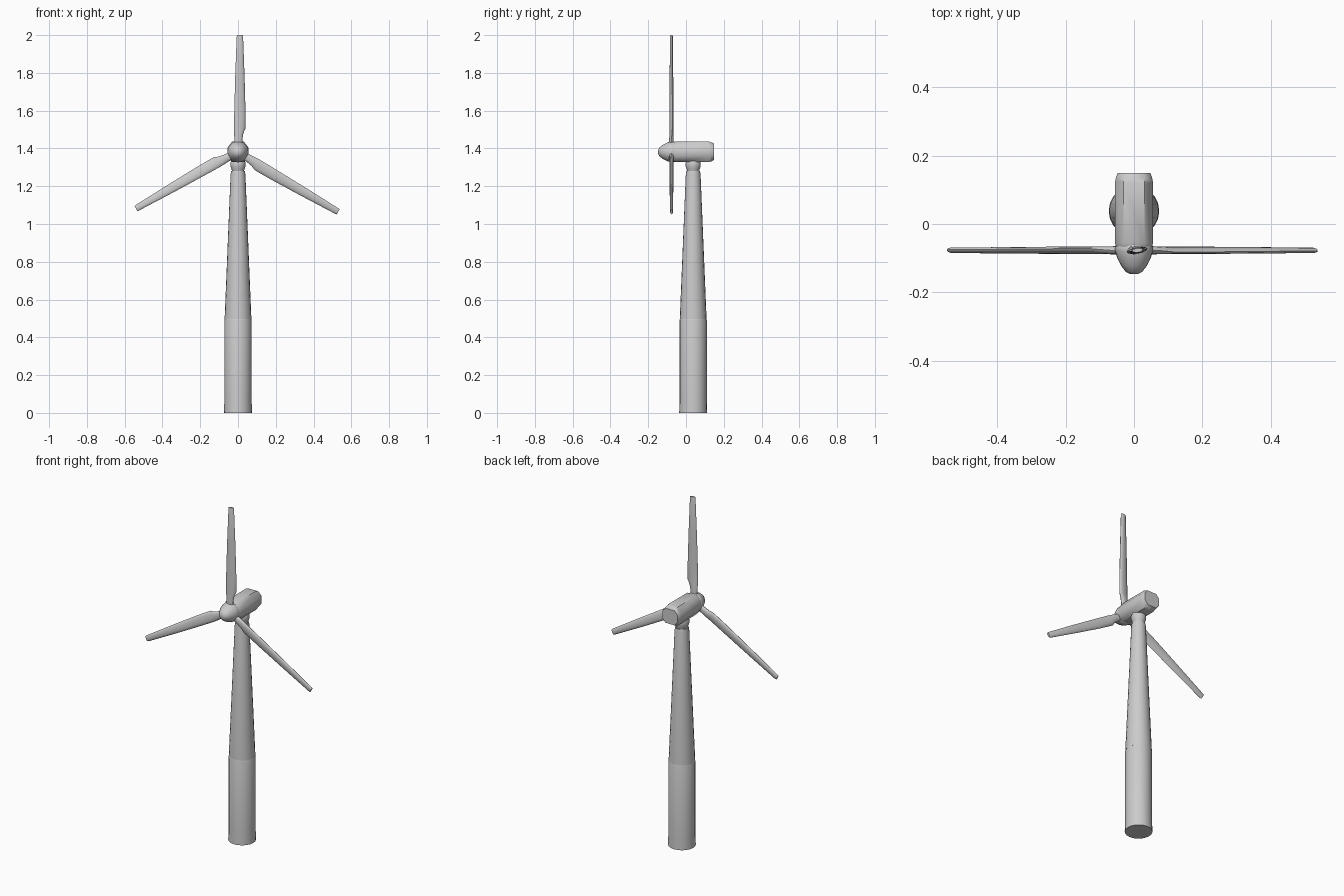
import bpy, bmesh
from math import sin, cos, pi, radians
from mathutils import Matrix, Vector

if "Cube" in bpy.data.objects:
    bpy.data.objects.remove(bpy.data.objects["Cube"])

HUB = Vector((0, -0.077, 1.382))
TOWER_Y = 0.038


def loft(name, rings, angle=40, matrix=None):
    """Skin a list of equal-length point rings and cap both ends."""
    bm = bmesh.new()
    loops = [[bm.verts.new(p) for p in ring] for ring in rings]
    n = len(loops[0])
    for a, b in zip(loops, loops[1:]):
        for i in range(n):
            bm.faces.new((a[i], a[(i + 1) % n], b[(i + 1) % n], b[i]))
    bm.faces.new(loops[0])
    bm.faces.new(loops[-1])
    if matrix:
        bm.transform(matrix)
    bmesh.ops.recalc_face_normals(bm, faces=bm.faces)
    mesh = bpy.data.meshes.new(name)
    bm.to_mesh(mesh)
    bm.free()
    obj = bpy.data.objects.new(name, mesh)
    bpy.context.collection.objects.link(obj)
    bpy.ops.object.select_all(action='DESELECT')
    obj.select_set(True)
    bpy.context.view_layer.objects.active = obj
    bpy.ops.object.shade_smooth_by_angle(angle=radians(angle))
    return obj


def ellipse(cx, rx, ry, z, n=16, twist=0.0):
    pts = []
    for i in range(n):
        t = 2 * pi * i / n
        x, y = rx * cos(t), ry * sin(t)
        pts.append((cx + x * cos(twist) - y * sin(twist),
                    x * sin(twist) + y * cos(twist), z))
    return pts


def lathe(name, profile, matrix, n=20):
    return loft(name, [ellipse(0, r, r, z, n) for r, z in profile], 40, matrix)


# Tower: straight base, tapered shaft and yaw neck
tower_axis = Matrix.Translation((0, TOWER_Y, 0))
lathe("tower_base", [(0.074, 0), (0.0725, 0.06), (0.0725, 0.49), (0.070, 0.498)], tower_axis)
lathe("tower_shaft", [(0.071, 0.496), (0.070, 0.52), (0.039, 1.265), (0.036, 1.28)], tower_axis)
lathe("yaw_neck", [(0.029, 1.27), (0.034, 1.29), (0.040, 1.305), (0.040, 1.325),
                   (0.034, 1.34)], tower_axis)

# Nacelle: chamfered box section with a tapered tail
def nacelle_ring(y, w, h, fx, fz, zc=1.382):
    half = [(w, -fz), (w, fz), (fx, h), (-fx, h)]
    return [(x, y, zc + z) for x, z in half + [(-x, -z) for x, z in half]]

loft("nacelle", [nacelle_ring(-0.068, 0.052, 0.050, 0.028, 0.020),
                 nacelle_ring(-0.055, 0.056, 0.055, 0.031, 0.022),
                 nacelle_ring(0.120, 0.056, 0.055, 0.031, 0.022),
                 nacelle_ring(0.136, 0.053, 0.050, 0.030, 0.022),
                 nacelle_ring(0.149, 0.048, 0.043, 0.029, 0.022)], 50)

# Spinner, turned about the rotor axis to point forward
forward = Matrix.Translation((0, 0, HUB.z)) @ Matrix.Rotation(pi / 2, 4, 'X')
lathe("spinner", [(0.052, 0.058), (0.056, 0.068), (0.055, 0.080), (0.049, 0.100),
                  (0.038, 0.122), (0.024, 0.140), (0.010, 0.147)], forward)

# Blades: (chord centre, half chord, half thickness, radius, twist)
SECTIONS = [(0.002, 0.021, 0.012, 0.03, 0), (0.002, 0.021, 0.012, 0.065, 0),
            (0.004, 0.025, 0.011, 0.100, 0.10), (0.009, 0.031, 0.010, 0.125, 0.16),
            (0.010, 0.030, 0.010, 0.220, 0.16), (0.010, 0.025, 0.009, 0.400, 0.14),
            (0.010, 0.017, 0.008, 0.610, 0.10), (0.010, 0.015, 0.006, 0.618, 0.10)]
for k in range(3):
    spin = Matrix.Translation(HUB) @ Matrix.Rotation(k * 2 * pi / 3, 4, 'Y')
    loft(f"blade_{k + 1}", [ellipse(c, a, b, r, 12, tw) for c, a, b, r, tw in SECTIONS],
         40, spin)
